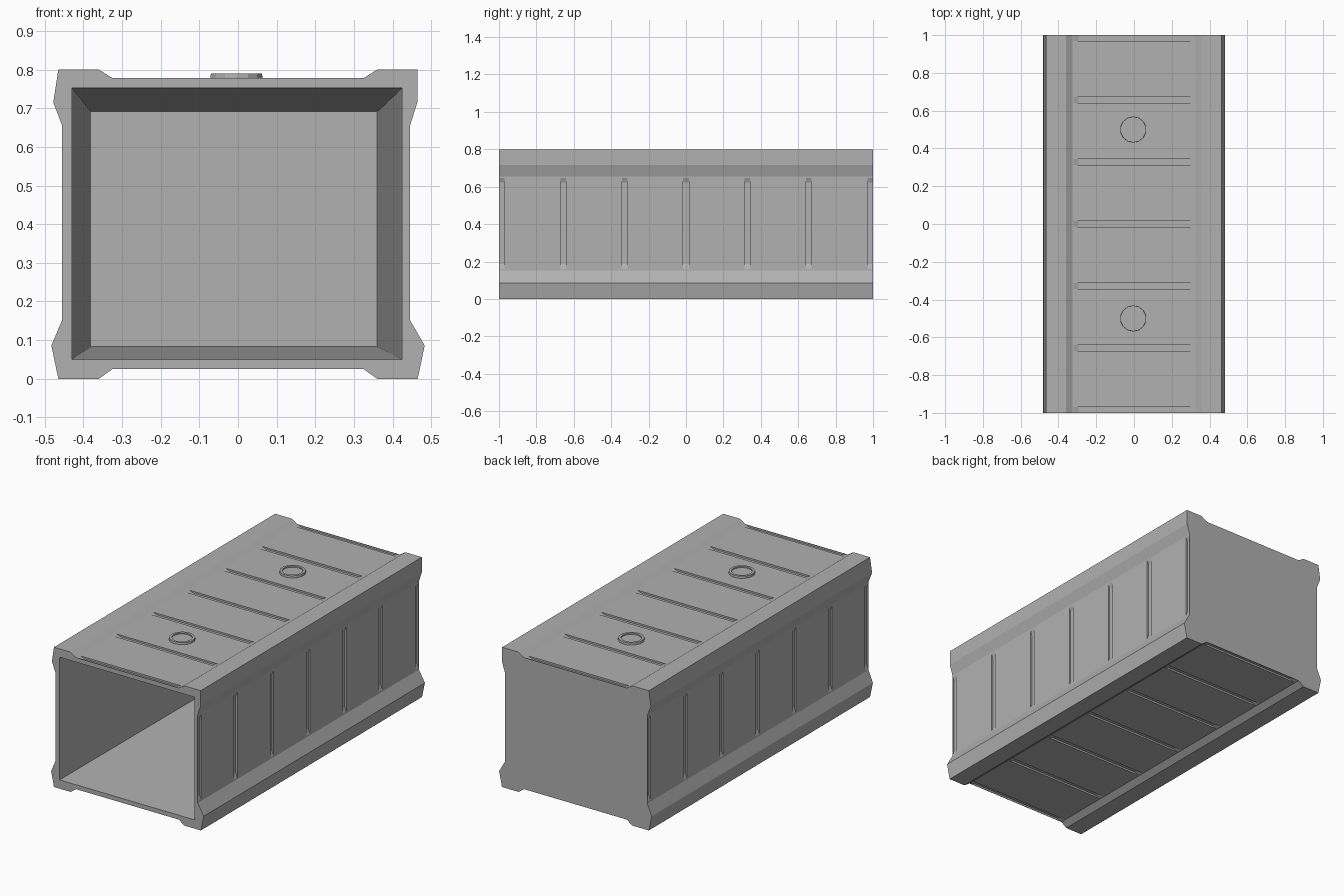
import bpy, bmesh
from mathutils import Matrix, Vector

if "Cube" in bpy.data.objects:
    bpy.data.objects.remove(bpy.data.objects["Cube"])

grey = bpy.data.materials.new("dark_grey")
grey.diffuse_color = (0.44, 0.44, 0.44, 1)
grey.use_nodes = True
grey.node_tree.nodes["Principled BSDF"].inputs["Base Color"].default_value = grey.diffuse_color


def make_object(name, bm):
    bmesh.ops.recalc_face_normals(bm, faces=bm.faces)
    mesh = bpy.data.meshes.new(name)
    bm.to_mesh(mesh)
    bm.free()
    mesh.materials.append(grey)
    obj = bpy.data.objects.new(name, mesh)
    bpy.context.collection.objects.link(obj)
    return obj


def loft(bm, sections):
    """Bridge closed (x, z) profiles placed at given y values and cap the ends."""
    rings = [[bm.verts.new((x, y, z)) for x, z in pts] for y, pts in sections]
    for a, b in zip(rings, rings[1:]):
        for i in range(len(a)):
            j = (i + 1) % len(a)
            bm.faces.new((a[i], a[j], b[j], b[i]))
    bm.faces.new(rings[0])
    bm.faces.new(rings[-1])


def rect(x0, x1, z0, z1):
    return [(x0, z0), (x1, z0), (x1, z1), (x0, z1)]


def carve(target, cutter):
    mod = target.modifiers.new("carve", "BOOLEAN")
    mod.operation = "DIFFERENCE"
    mod.solver = "EXACT"
    mod.object = cutter
    bpy.context.view_layer.objects.active = target
    bpy.ops.object.modifier_apply(modifier=mod.name)
    bpy.data.objects.remove(cutter)


# Container shell: thick corner rails with recessed panels between
profile = [(-0.465, 0.80), (-0.36, 0.80), (-0.325, 0.778), (0.325, 0.778),
           (0.36, 0.80), (0.464, 0.80), (0.464, 0.715), (0.445, 0.655),
           (0.445, 0.152), (0.483, 0.086), (0.465, 0), (0.36, 0),
           (0.325, 0.025), (-0.325, 0.025), (-0.36, 0), (-0.465, 0),
           (-0.483, 0.086), (-0.455, 0.152), (-0.455, 0.655), (-0.478, 0.715)]
bm = bmesh.new()
loft(bm, [(-1, profile), (1, profile)])
shell = make_object("container_shell", bm)

# Tapered cavity, open at the front
front, back = (-0.43, 0.425, 0.05, 0.752), (-0.38, 0.36, 0.083, 0.69)
bm = bmesh.new()
loft(bm, [(-1.1, rect(*front)), (-1, rect(*front)), (0.96, rect(*back))])
carve(shell, make_object("cavity_cutter", bm))


# Seven panel seams around all four sides, with ramped ends
def seam_profile(a, b, level, out, vertical):
    """Shallow trough from a to b below a panel at level; out is +1 or -1."""
    pts = [(a, 0.002), (a + 0.03, -0.01), (b - 0.03, -0.01), (b, 0.002),
           (b, 0.05), (a, 0.05)]
    pts = [(u, level + out * h) for u, h in pts]
    return [(h, u) for u, h in pts] if vertical else pts


seams = [seam_profile(-0.324, 0.324, 0.778, 1, False),
         seam_profile(-0.324, 0.324, 0.025, -1, False),
         seam_profile(0.156, 0.652, 0.445, 1, True),
         seam_profile(0.156, 0.652, -0.455, -1, True)]
bm = bmesh.new()
for i in range(7):
    y = -0.985 + i * 1.97 / 6
    y0, y1 = max(y - 0.015, -0.997), min(y + 0.015, 0.997)
    for seam in seams:
        loft(bm, [(y0, seam), (y1, seam)])
carve(shell, make_object("seam_cutter", bm))

# Two round roof caps with a raised rim
for name, y in (("front_roof_cap", -0.5), ("rear_roof_cap", 0.5)):
    bm = bmesh.new()
    bmesh.ops.create_cone(bm, cap_ends=True, segments=14, radius1=0.07,
                          radius2=0.068, depth=0.025,
                          matrix=Matrix.Translation((-0.004, y, 0.7775)))
    bm.normal_update()
    top = max(bm.faces, key=lambda f: f.calc_center_median().z)
    bmesh.ops.inset_individual(bm, faces=[top], thickness=0.014)
    res = bmesh.ops.extrude_discrete_faces(bm, faces=[top])
    bmesh.ops.translate(bm, verts=res["faces"][0].verts, vec=Vector((0, 0, -0.007)))
    make_object(name, bm)
